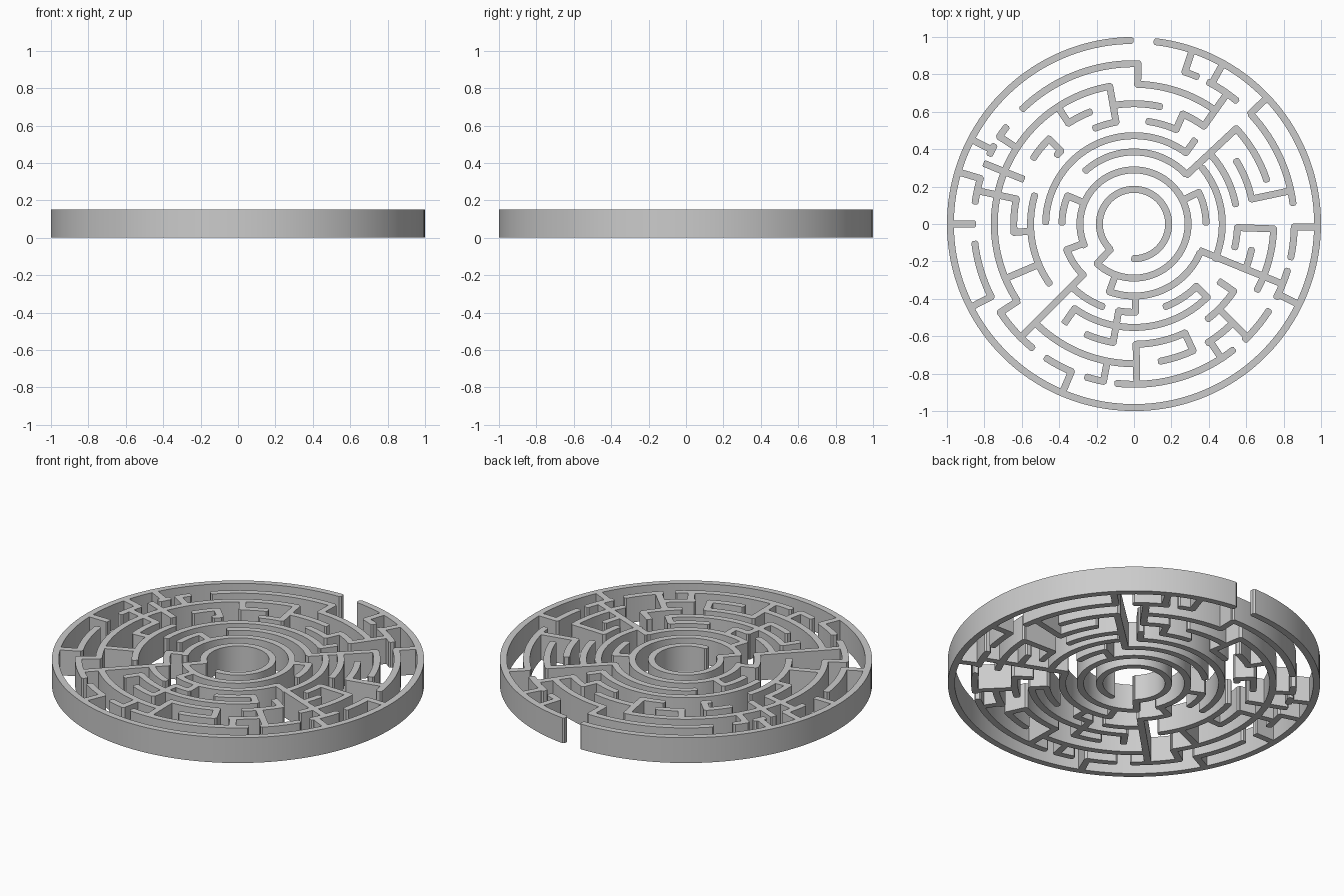
import bpy, bmesh, math

if "Cube" in bpy.data.objects:
    bpy.data.objects.remove(bpy.data.objects["Cube"])

H = 0.15                                  # wall height
W = 0.0185                                # half wall thickness
R = [0.9815, 0.857, 0.747, 0.643, 0.553, 0.472, 0.385, 0.289, 0.185]   # ring radii


def strip(bm, stations):
    """Solid wall from (left point, right point) stations."""
    rows = []
    for l, r in stations:
        rows.append([bm.verts.new((p[0], p[1], z)) for p, z in ((l, 0), (r, 0), (r, H), (l, H))])
    for a, b in zip(rows, rows[1:]):
        for i in range(4):
            j = (i + 1) % 4
            bm.faces.new((a[i], a[j], b[j], b[i]))
    bm.faces.new(rows[0][::-1])
    bm.faces.new(rows[-1])


def pol(r, a):
    return (r * math.cos(a), r * math.sin(a))


def arc(bm, r, a0, a1):
    """Curved wall with softened ends."""
    e = W / r
    a0, a1 = math.radians(a0) - e * 0.8, math.radians(a1) + e * 0.8
    n = max(2, int((a1 - a0) / math.radians(2.5)))
    s, t = a0 + 0.5 * e, a1 - 0.5 * e
    path = [(a0, 0.55 * W)] + [(s + (t - s) * i / n, W) for i in range(n + 1)] + [(a1, 0.55 * W)]
    strip(bm, [(pol(r - h, a), pol(r + h, a)) for a, h in path])


def spoke(bm, a, i_in, i_out):
    """Straight radial wall between two rings."""
    a = math.radians(a)
    r0, r1 = R[i_in] - 0.6 * W, R[i_out] + 0.6 * W
    c, s = math.cos(a), math.sin(a)
    path = [(r0, 0.7 * W), (r0 + 0.3 * W, W), (r1 - 0.3 * W, W), (r1, 0.7 * W)]
    strip(bm, [((d * c - h * s, d * s + h * c), (d * c + h * s, d * s - h * c)) for d, h in path])


def finish(bm, name):
    bmesh.ops.recalc_face_normals(bm, faces=bm.faces)
    me = bpy.data.meshes.new(name)
    bm.to_mesh(me)
    bm.free()
    ob = bpy.data.objects.new(name, me)
    bpy.context.collection.objects.link(ob)
    return ob


# concentric walls: (start, end) angles on each ring, outermost first
ring_0 = [(91, 443)]
ring_1 = [(67, 71.5), (50.5, 62), (7.5, 43), (-12, -1), (-27, -17), (-46, -33), (-96, -52),
          (-107, -101), (-123, -113), (-146.5, -129.5), (-173, -153), (163.5, 172),
          (151, 154), (143, 147), (88.5, 134)]
ring_2 = [(54.5, 88.5), (18.5, 43), (-28, -2), (-58, -45), (-79, -65), (-135, -89), (100, 213)]
ring_3 = [(77.5, 100), (54.5, 66), (12, 31.5), (-22, -12.5), (-52, -34), (-89, -65),
          (-113, -100), (168, 184), (135, 146.5), (111.5, 123)]
ring_4 = [(66, 82), (11, 43), (-13, -2), (-125, -45), (164, 215), (100, 112), (135, 138)]
ring_5 = [(54, 179), (-23, 39), (-69, -45), (-100, -89), (-133, -111)]
ring_6 = [(44, 132), (1, 26), (-110, -24), (201, 225), (157, 179)]
ring_7 = [(227, 563)]
ring_8 = [(-90, 226)]

bm = bmesh.new()
for r, arcs in zip(R, (ring_0, ring_1, ring_2, ring_3, ring_4, ring_5, ring_6, ring_7, ring_8)):
    for a0, a1 in arcs:
        arc(bm, r, a0, a1)
walls = finish(bm, "maze_walls")

# radial walls: angles grouped by (inner ring, outer ring)
spokes = {
    (1, 0): (71.5, 61, 43.5, -1, -26, -113, -153, 180, 163.5, 152.5),
    (2, 1): (88.5, -57, -101, -146.5, 147),
    (3, 1): (54.5, 12, -45, 168, 158, -89),
    (3, 2): (-65, 123),
    (4, 2): (100, -2, -157),
    (4, 3): (66, -34, -125, 184, 135),
    (5, 4): (54, -45),
    (5, 3): (-100,),
    (6, 1): (-22, -135),
    (6, 2): (43,),
    (6, 5): (-89,),
    (7, 6): (26, -110, 201, 157),
    (8, 7): (227,),
}
bm = bmesh.new()
for (i, o), angles in spokes.items():
    for a in angles:
        spoke(bm, a, i, o)
cross = finish(bm, "radial_walls")
cross.hide_render = True

# merge into one continuous wall body
m = walls.modifiers.new("merge", 'BOOLEAN')
m.operation = 'UNION'
m.solver = 'EXACT'
m.use_self = True
m.object = cross
bpy.context.view_layer.objects.active = walls
walls.select_set(True)
cross.select_set(False)
bpy.ops.object.modifier_apply(modifier="merge")
bpy.data.objects.remove(cross)
bpy.ops.object.shade_smooth_by_angle(angle=math.radians(25))
